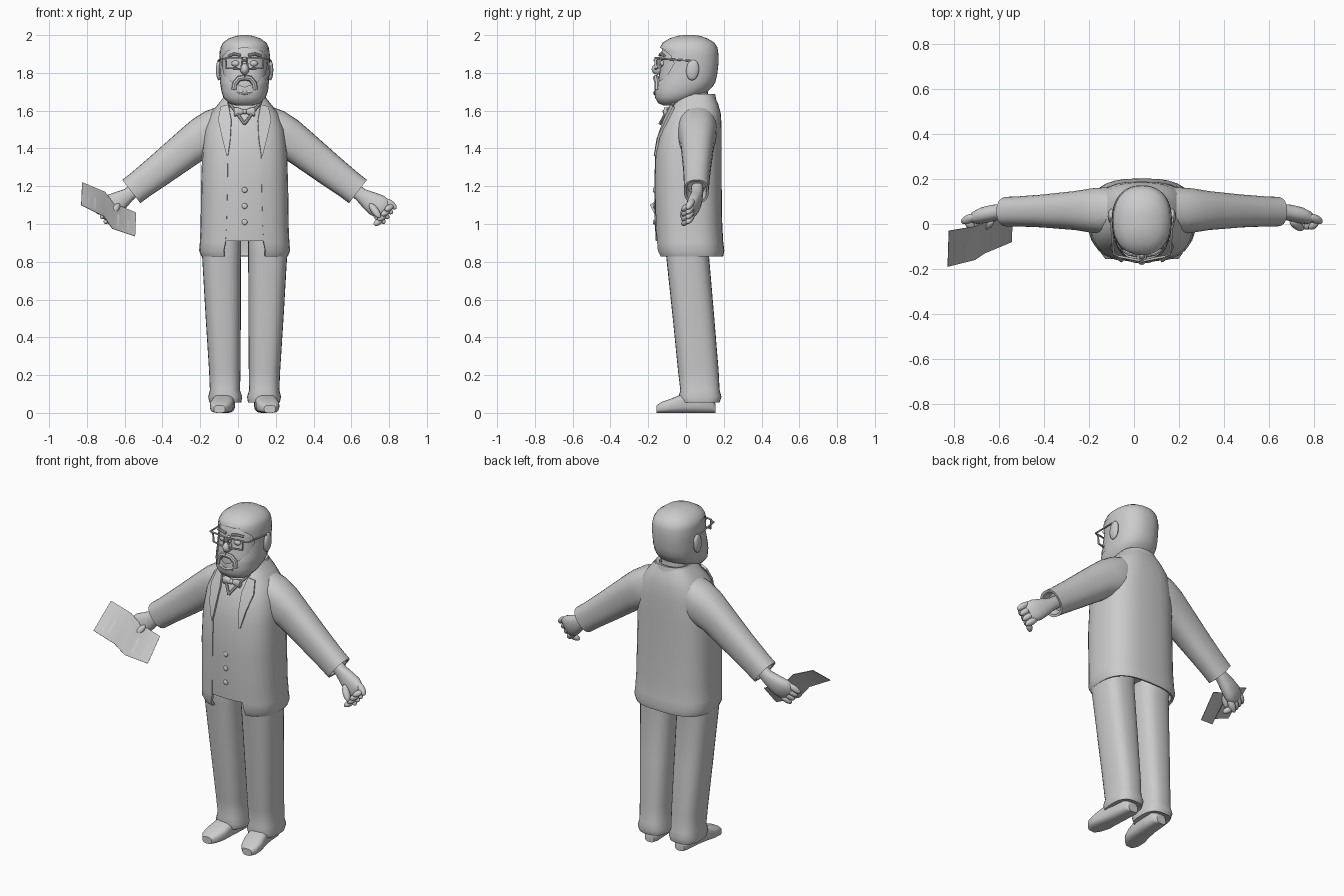
import bpy, bmesh, math
from mathutils import Vector as V

CX = 0.035  # body centre line; parts are built around x = 0 and shifted here


def S(v, n):
    return math.copysign(abs(v) ** (2 / n), v)


def ring(c, u, v, n=2.4, a=0, segs=28):
    """Superellipse ring starting at -v, with an opening of +-a degrees there."""
    pts = []
    for i in range(segs + 1):
        t = math.radians(a + (360 - 2 * a) * i / segs)
        pts.append(V(c) + V(u) * S(math.sin(t), n) - V(v) * S(math.cos(t), n))
    return pts


def skin(name, rows, caps=True, mirror=False, sub=0, thick=0, x=CX):
    """Bridge rows of points into a surface."""
    bm = bmesh.new()
    vs = [[bm.verts.new(p) for p in r] for r in rows]
    for r0, r1 in zip(vs, vs[1:]):
        for i in range(len(r0) - 1):
            bm.faces.new((r0[i], r0[i + 1], r1[i + 1], r1[i]))
    if caps:
        for r in (vs[0], vs[-1]):
            bm.faces.new(r[:-1])
    bmesh.ops.remove_doubles(bm, verts=bm.verts, dist=0.0004)
    bmesh.ops.recalc_face_normals(bm, faces=bm.faces)
    me = bpy.data.meshes.new(name)
    bm.to_mesh(me)
    bm.free()
    return add(name, me, mirror, sub, thick, x)


def add(name, data, mirror=False, sub=0, thick=0, x=CX):
    ob = bpy.data.objects.new(name, data)
    bpy.context.collection.objects.link(ob)
    ob.location.x = x
    if sub:
        ob.modifiers.new("sub", 'SUBSURF').levels = sub
    if thick:
        m = ob.modifiers.new("solid", 'SOLIDIFY')
        m.thickness, m.offset = thick, 0
    if mirror:
        ob.modifiers.new("mirror", 'MIRROR')
    return ob


def loft(name, rings, n=2.4, **kw):
    """Rings are (z, half width, front y, back y, centre x, opening)."""
    rows = []
    for r in rings:
        z, hx, yf, yb, cx, a = (list(r) + [0, 0])[:6]
        rows.append(ring((cx, (yf + yb) / 2, z), (hx, 0, 0), (0, (yb - yf) / 2, 0), n, a))
    return skin(name, rows, **kw)


def tube(name, pts, r, cyclic=False, mirror=False):
    cu = bpy.data.curves.new(name, 'CURVE')
    cu.dimensions, cu.bevel_depth, cu.bevel_resolution, cu.use_fill_caps = '3D', r, 2, True
    sp = cu.splines.new('POLY')
    sp.points.add(len(pts) - 1)
    for p, c in zip(sp.points, pts):
        p.co = (*c, 1)
    sp.use_cyclic_u = cyclic
    return add(name, cu, mirror)


def blob(name, c, s, axis=(0, 0, 1), mirror=False):
    """Ellipsoid with its local z along axis."""
    bm = bmesh.new()
    bmesh.ops.create_uvsphere(bm, u_segments=16, v_segments=10, radius=1)
    q = V((0, 0, 1)).rotation_difference(V(axis))
    for v in bm.verts:
        v.co = q @ V(a * b for a, b in zip(v.co, s)) + V(c)
    me = bpy.data.meshes.new(name)
    bm.to_mesh(me)
    bm.free()
    return add(name, me, mirror)


# Trousers with rumpled cuffs
loft("trouser_leg", [(.06, .07, -.02, .165, .102), (.055, .084, -.03, .178, .102),
     (.085, .09, -.04, .188, .103), (.12, .08, -.03, .178, .104), (.22, .083, -.042, .173, .105),
     (.5, .093, -.07, .15, .113), (.83, .103, -.105, .122, .122), (.88, .104, -.11, .128, .122),
     (.96, .1, -.11, .13, .12)], n=2.7, mirror=True)

# Shoes
shoe = [(.155, .03, .05, .1), (.13, .05, .1, .1), (.05, .053, .11, .105), (-.02, .057, .1, .113),
        (-.08, .062, .075, .122), (-.13, .052, .058, .13), (-.155, .03, .04, .133)]
skin("shoe", [ring((cx, y, h / 2), (w, 0, 0), (0, 0, h / 2), 3) for y, w, h, cx in shoe],
     mirror=True)

# Waistcoat
loft("waistcoat", [(.91, .205, -.16, .15), (1.0, .205, -.165, .15), (1.2, .2, -.168, .15),
     (1.38, .195, -.163, .15), (1.5, .17, -.135, .15), (1.6, .125, -.09, .14),
     (1.66, .085, -.05, .13)], n=2.8)
for z in (1.18, 1.095, 1.01):
    blob("waistcoat_button", (0, -.168, z), (.015, .007, .015))

# Open jacket with flared hem
loft("jacket", [(.83, .222, -.135, .19, 0, 21), (.86, .234, -.15, .196, 0, 20),
     (.905, .23, -.152, .19, 0, 18), (1.0, .226, -.157, .185, 0, 17), (1.2, .224, -.163, .182, 0, 16),
     (1.38, .218, -.157, .182, 0, 16), (1.5, .205, -.13, .182, 0, 18), (1.58, .175, -.095, .178, 0, 22),
     (1.63, .135, -.065, .165, 0, 28), (1.675, .1, -.04, .145, 0, 36)],
     n=2.8, caps=False, thick=.014)
skin("lapel", [[(.085, -.075, 1.63), (.125, -.065, 1.62)], [(.07, -.115, 1.55), (.14, -.1, 1.55)],
     [(.075, -.15, 1.45), (.12, -.145, 1.46)], [(.088, -.165, 1.36), (.095, -.163, 1.36)]],
     caps=False, mirror=True, thick=.012)
loft("jacket_collar", [(1.63, .115, -.06, .155, 0, 40), (1.685, .09, -.03, .145, 0, 50)],
     caps=False, thick=.02)

# Neck, shirt collar edge and bow tie
loft("neck", [(1.58, .085, -.05, .12), (1.72, .08, -.05, .115)])
tube("shirt_collar", [(.085, -.06, 1.645), (.05, -.1, 1.6), (0, -.138, 1.53)], .008, mirror=True)
skin("bow_tie_wing", [ring((x, -.105, 1.595), (0, .014, 0), (0, 0, h), segs=12)
     for x, h in ((.005, .01), (.03, .02), (.052, .026), (.056, .02))], mirror=True)
blob("bow_tie_knot", (0, -.11, 1.595), (.013, .014, .014))

# Sleeves
N = V((.61, 0, .79))
arm = [(.06, .06, 1.56, .09, .085), (.135, .06, 1.5, .122, .105), (.21, .06, 1.46, .115, .1),
       (.285, .06, 1.415, .1, .088), (.445, .058, 1.29, .087, .073), (.55, .056, 1.21, .079, .067),
       (.6, .055, 1.172, .078, .066), (.598, .055, 1.173, .064, .054), (.56, .055, 1.2, .05, .045)]
skin("sleeve", [ring((x, y, z), N * h, (0, w, 0)) for x, y, z, h, w in arm], mirror=True)

# Hands with curled fingers and thumb
palm = [(.57, .06, 1.19, .035, .032), (.615, .058, 1.155, .037, .033), (.66, .05, 1.125, .052, .036),
        (.7, .04, 1.1, .062, .036), (.73, .03, 1.08, .058, .03), (.745, .025, 1.07, .035, .018)]
skin("hand", [ring((x, y, z), N * h, (0, w, 0), segs=16) for x, y, z, h, w in palm],
     mirror=True)
for k in range(4):
    d = N * (.045 - .032 * k)
    blob("finger", V((.745, .022, 1.07)) + d, (.018, .02, .042), (.6, -.3, -.5), True)
    blob("fingertip", V((.738, -.004, 1.05)) + d, (.016, .017, .03), (-.6, -.5, -.4), True)
blob("thumb", (.69, -.005, 1.07), (.02, .02, .05), (.5, -.35, -.7), True)

# Face, then one shell of hair and beard with a window for the face
loft("face", [(1.645, .05, -.12, -.04), (1.67, .095, -.145, .03), (1.72, .112, -.152, .08),
     (1.78, .118, -.145, .11), (1.82, .12, -.136, .12), (1.87, .12, -.132, .13),
     (1.92, .118, -.128, .13), (1.965, .09, -.09, .1)])
loft("hair_and_beard", [(1.628, .045, -.12, -.04), (1.64, .085, -.148, 0), (1.67, .112, -.164, .06),
     (1.7, .122, -.168, .115), (1.725, .127, -.168, .14), (1.75, .13, -.163, .155, 0, 28),
     (1.79, .132, -.152, .165, 0, 52), (1.85, .133, -.145, .172, 0, 64), (1.89, .134, -.142, .172, 0, 56),
     (1.915, .132, -.142, .17, 0, 40), (1.935, .128, -.138, .166, 0, 0), (1.96, .115, -.123, .15),
     (1.982, .085, -.088, .115), (1.996, .045, -.045, .075), (2.0, .015, -.01, .04)], n=2.3)

# Facial features
blob("nose", (0, -.15, 1.82), (.024, .032, .03))
blob("nose_bridge", (0, -.138, 1.85), (.014, .02, .035))
blob("eye", (.048, -.125, 1.85), (.022, .014, .016), mirror=True)
tube("eyebrow", [(.02, -.138, 1.893), (.055, -.134, 1.9), (.085, -.115, 1.89)], .008, mirror=True)
tube("moustache", [(0, -.16, 1.775), (.03, -.158, 1.77), (.05, -.152, 1.745), (.055, -.152, 1.71)],
     .015, mirror=True)
tube("lower_lip", [(-.04, -.155, 1.7), (0, -.163, 1.693), (.04, -.155, 1.7)], .011)
blob("ear", (.136, .035, 1.815), (.016, .034, .055), (0, .1, 1), True)

# Spectacles
tube("lens_frame", [(.012, -.162, 1.88), (.1, -.145, 1.88), (.096, -.145, 1.825), (.018, -.162, 1.822)],
     .006, cyclic=True, mirror=True)
tube("spectacle_bridge", [(-.015, -.162, 1.862), (0, -.168, 1.866), (.015, -.162, 1.862)], .005)
tube("spectacle_arm", [(.1, -.145, 1.875), (.125, -.135, 1.875), (.138, .02, 1.865), (.138, .05, 1.845)],
     .005, mirror=True)

# Folded sheet held in the right hand, with plain raised bars
back = [V(p) for p in ((-.825, -.03, 1.22), (-.705, -.01, 1.17), (-.66, .01, 1.11), (-.54, .03, 1.06))]
front = [V(p) for p in ((-.83, -.19, 1.1), (-.71, -.16, 1.04), (-.665, -.13, .975), (-.545, -.08, .935))]
skin("paper_sheet", [back, front], caps=False, thick=.003, x=0)
up = V((-.002, -.002, .003))
for seg, s in ((0, .25), (0, .55), (2, .2), (2, .65)):
    b0, b1 = (back[seg].lerp(back[seg + 1], t) + up for t in (s, s + .1))
    f0, f1 = (front[seg].lerp(front[seg + 1], t) + up for t in (s, s + .1))
    skin("paper_bar", [[b0.lerp(f0, .4), b1.lerp(f1, .4)], [b0.lerp(f0, .85), b1.lerp(f1, .85)]],
         caps=False, x=0)

# Turn everything into smooth-shaded mesh
bpy.ops.object.select_all(action='SELECT')
bpy.context.view_layer.objects.active = bpy.data.objects["jacket"]
bpy.ops.object.convert(target='MESH')
bpy.ops.object.shade_smooth_by_angle(angle=math.radians(40))
